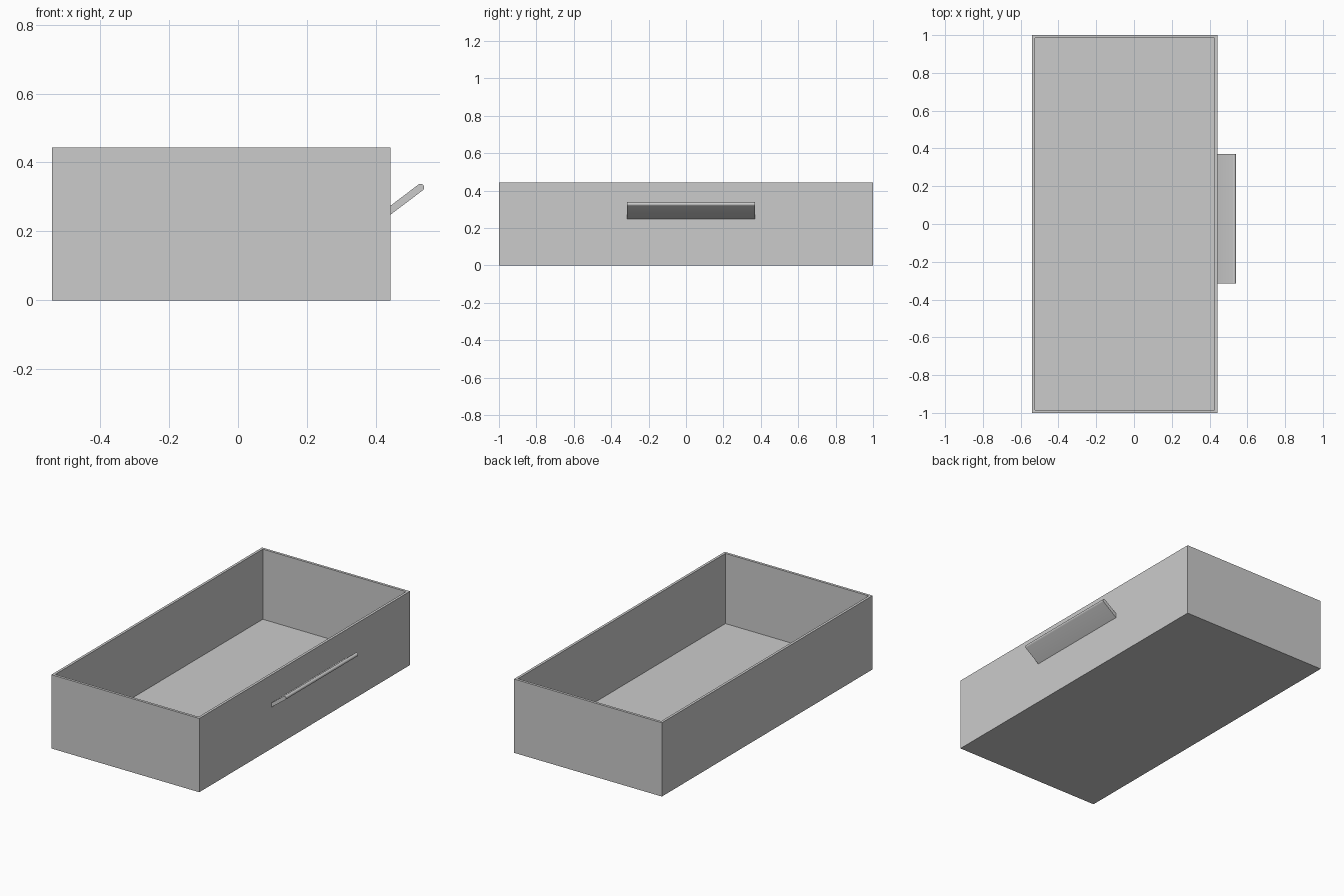
import bpy
import bmesh
import math
from mathutils import Vector

cube = bpy.data.objects.get("Cube")
if cube:
    bpy.data.objects.remove(cube, do_unlink=True)

# Single plain grey
grey = bpy.data.materials.new("light_grey")
grey.use_nodes = True
grey.diffuse_color = (0.6, 0.6, 0.6, 1)
grey.node_tree.nodes["Principled BSDF"].inputs["Base Color"].default_value = (0.6, 0.6, 0.6, 1)

LEFT, RIGHT, HALF_LENGTH, HEIGHT, WALL = -0.54, 0.443, 1.0, 0.443, 0.022


def finish(bm, name):
    bmesh.ops.recalc_face_normals(bm, faces=bm.faces)
    mesh = bpy.data.meshes.new(name)
    bm.to_mesh(mesh)
    bm.free()
    obj = bpy.data.objects.new(name, mesh)
    bpy.context.collection.objects.link(obj)
    mesh.materials.append(grey)
    return obj


# Open tray: inset the top face of a box and sink it to the floor
bm = bmesh.new()
bmesh.ops.create_cube(bm, size=1)
bmesh.ops.scale(bm, vec=(RIGHT - LEFT, 2 * HALF_LENGTH, HEIGHT), verts=bm.verts)
bmesh.ops.translate(bm, vec=((LEFT + RIGHT) / 2, 0, HEIGHT / 2), verts=bm.verts)
bm.normal_update()
top = max(bm.faces, key=lambda f: f.calc_center_median().z)
bmesh.ops.inset_region(bm, faces=[top], thickness=WALL)
sunk = bmesh.ops.extrude_face_region(bm, geom=[top])
floor_verts = [v for v in sunk["geom"] if isinstance(v, bmesh.types.BMVert)]
bmesh.ops.translate(bm, vec=(0, 0, WALL - HEIGHT), verts=floor_verts)
if top.is_valid:
    bmesh.ops.delete(bm, geom=[top], context='FACES_ONLY')
finish(bm, "drawer_tray")

# Slanted pull: flat bar with a rounded outer lip, extruded along the front
radius, tilt = 0.0105, math.radians(36)
lip = Vector((0.5295, 0, 0.3275))
profile = [(RIGHT, 0.249)]
for i in range(9):
    a = tilt - math.pi / 2 + math.pi * i / 8
    profile.append((lip.x + radius * math.cos(a), lip.z + radius * math.sin(a)))
profile.append((RIGHT, 0.275))

bm = bmesh.new()
end = bm.faces.new([bm.verts.new((x, -0.315, z)) for x, z in profile])
grown = bmesh.ops.extrude_face_region(bm, geom=[end], use_keep_orig=True)
far_verts = [v for v in grown["geom"] if isinstance(v, bmesh.types.BMVert)]
bmesh.ops.translate(bm, vec=(0, 0.685, 0), verts=far_verts)
pull = finish(bm, "drawer_pull")

# Smooth the lip only
bpy.ops.object.select_all(action='DESELECT')
pull.select_set(True)
bpy.context.view_layer.objects.active = pull
bpy.ops.object.shade_smooth_by_angle(angle=math.radians(30))
